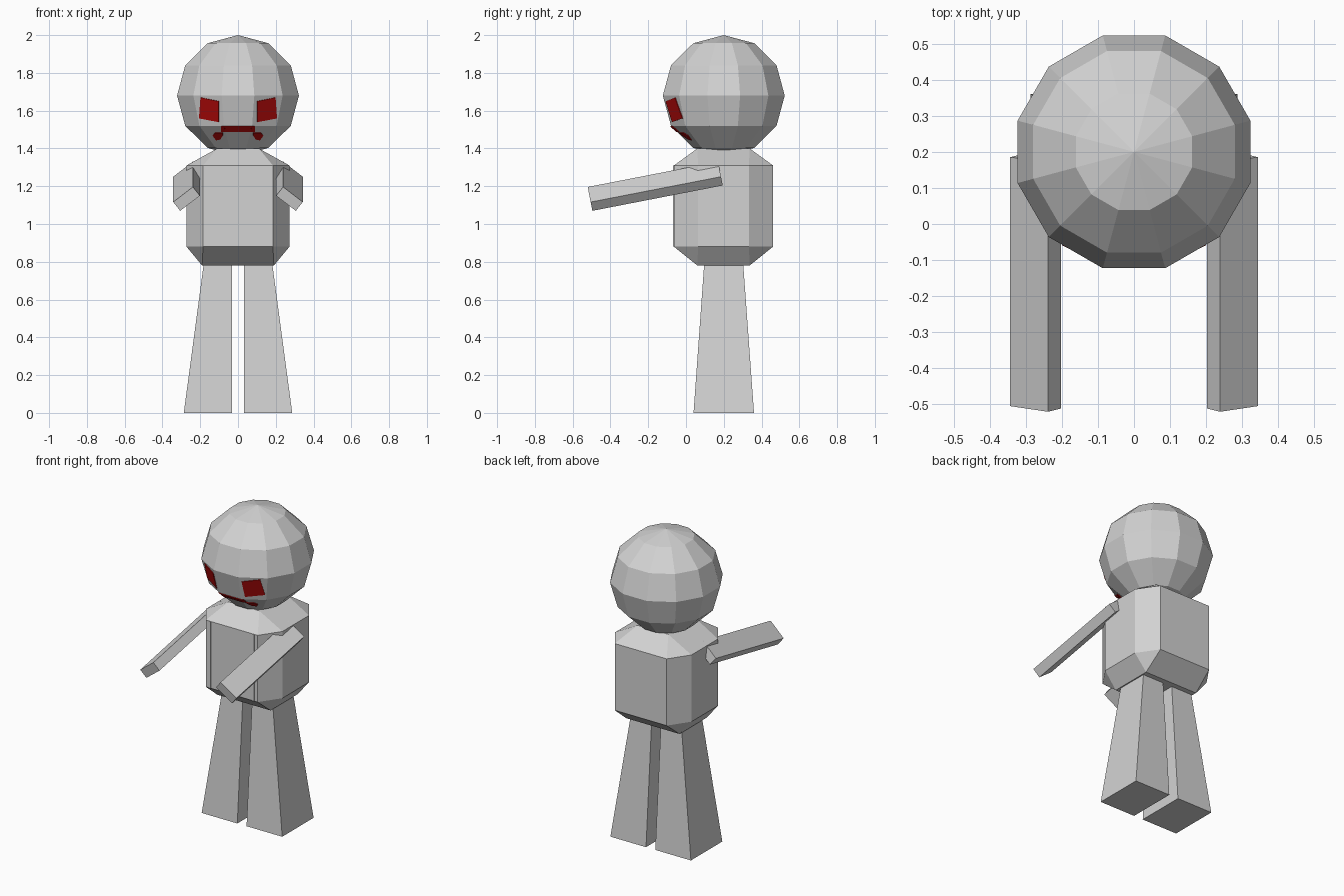
import bpy, bmesh, math
from mathutils import Matrix, Vector

if "Cube" in bpy.data.objects:
    bpy.data.objects.remove(bpy.data.objects["Cube"])


def material(name, rgb):
    m = bpy.data.materials.new(name)
    m.diffuse_color = (*rgb, 1)
    m.use_nodes = True
    m.node_tree.nodes["Principled BSDF"].inputs["Base Color"].default_value = m.diffuse_color
    return m


GREY = material("light grey", (0.65, 0.65, 0.65))
RED = material("dark red", (0.45, 0.003, 0.003))


def finish(name, bm, mat):
    bmesh.ops.recalc_face_normals(bm, faces=bm.faces)
    mesh = bpy.data.meshes.new(name)
    bm.to_mesh(mesh)
    bm.free()
    mesh.materials.append(mat)
    ob = bpy.data.objects.new(name, mesh)
    bpy.context.collection.objects.link(ob)
    return ob


def hull(name, points, mat):
    bm = bmesh.new()
    for p in points:
        bm.verts.new(p)
    bmesh.ops.convex_hull(bm, input=bm.verts)
    bmesh.ops.dissolve_limit(bm, angle_limit=math.radians(1),
                             verts=bm.verts, edges=bm.edges)
    return finish(name, bm, mat)


# Head: 12-sided faceted ball with a flat side to the front
HEAD = Vector((0, 0.2, 1.68))
RXY, RZ = 0.334, 0.32
bm = bmesh.new()
bmesh.ops.create_uvsphere(
    bm, u_segments=12, v_segments=6, radius=1,
    matrix=Matrix.Translation(HEAD) @ Matrix.Diagonal((RXY, RXY, RZ, 1))
    @ Matrix.Rotation(math.radians(15), 4, 'Z'))
finish("head", bm, GREY)


def head_point(azimuth, polar):
    a, p = math.radians(azimuth), math.radians(polar)
    return HEAD + Vector((RXY * math.sin(p) * math.sin(a),
                          -RXY * math.sin(p) * math.cos(a),
                          RZ * math.cos(p)))


def face_plate(name, outline, azimuth, polar):
    """Thin plate: a front-view outline laid on one facet of the head."""
    a = head_point(azimuth - 15, polar)
    b = head_point(azimuth + 15, polar)
    c = head_point(azimuth - 15, polar + 30)
    n = (b - a).cross(c - a).normalized()
    if n.y > 0:
        n = -n
    bm = bmesh.new()
    rows = []
    for off in (-0.003, 0.004):
        row = []
        for x, z in outline:
            y = a.y - (n.x * (x - a.x) + n.z * (z - a.z)) / n.y
            row.append(bm.verts.new(Vector((x, y, z)) + n * off))
        bm.faces.new(row)
        rows.append(row)
    for i in range(len(outline)):
        j = (i + 1) % len(outline)
        bm.faces.new((rows[0][i], rows[0][j], rows[1][j], rows[1][i]))
    finish(name, bm, RED)


# Eyes and down-turned mouth
EYE = [(0.10, 1.65), (0.197, 1.67), (0.205, 1.56), (0.10, 1.54)]
MOUTH_END = [(0.07, 1.518), (0.088, 1.518), (0.088, 1.49), (0.067, 1.49)]
MOUTH_CORNER = [(0.08, 1.485), (0.12, 1.485), (0.133, 1.47),
                (0.115, 1.445), (0.092, 1.45), (0.08, 1.47)]
face_plate("mouth", [(-0.074, 1.52), (0.074, 1.52), (0.068, 1.49), (-0.068, 1.49)], 0, 120)
for side, s in (("left", -1), ("right", 1)):
    for part, outline, polar in (("eye", EYE, 90), ("mouth_end", MOUTH_END, 120),
                                 ("mouth_corner", MOUTH_CORNER, 120)):
        face_plate(f"{side}_{part}", [(s * x, z) for x, z in outline], s * 30, polar)

# Torso: box with chamfered edges and sloping shoulders
corner = [(0.19, 0.138, 0.78), (0.185, 0.2625, 0.88), (0.2725, 0.135, 0.88),
          (0.185, 0.2625, 1.31), (0.2725, 0.135, 1.31), (0.11, 0.138, 1.40)]
hull("torso", [(sx * x, 0.1985 + sy * y, z) for x, y, z in corner
               for sx in (-1, 1) for sy in (-1, 1)], GREY)

for side, s in (("left", -1), ("right", 1)):
    # Narrow chest seams
    hull(f"{side}_chest_seam", [(s * x, y, z) for x in (0.148, 0.162)
                                for y in (-0.068, -0.05) for z in (0.88, 1.31)], GREY)
    # Legs: inner side upright, other sides flaring to the floor
    top = [(s * x, y, 0.80) for x in (0.033, 0.18) for y in (0.097, 0.302)]
    foot = [(s * x, y, 0) for x in (0.033, 0.287) for y in (0.04, 0.36)]
    hull(f"{side}_leg", top + foot, GREY)
    # Arms: flat bars reaching forward and slightly down, rolled outward
    bm = bmesh.new()
    bmesh.ops.create_cube(
        bm, size=1,
        matrix=Matrix.Translation((s * 0.2725, -0.163, 1.20))
        @ Matrix.Rotation(math.radians(11), 4, 'X')
        @ Matrix.Rotation(math.radians(s * 38), 4, 'Y')
        @ Matrix.Diagonal((0.132, 0.703, 0.06, 1)))
    finish(f"{side}_arm", bm, GREY)
